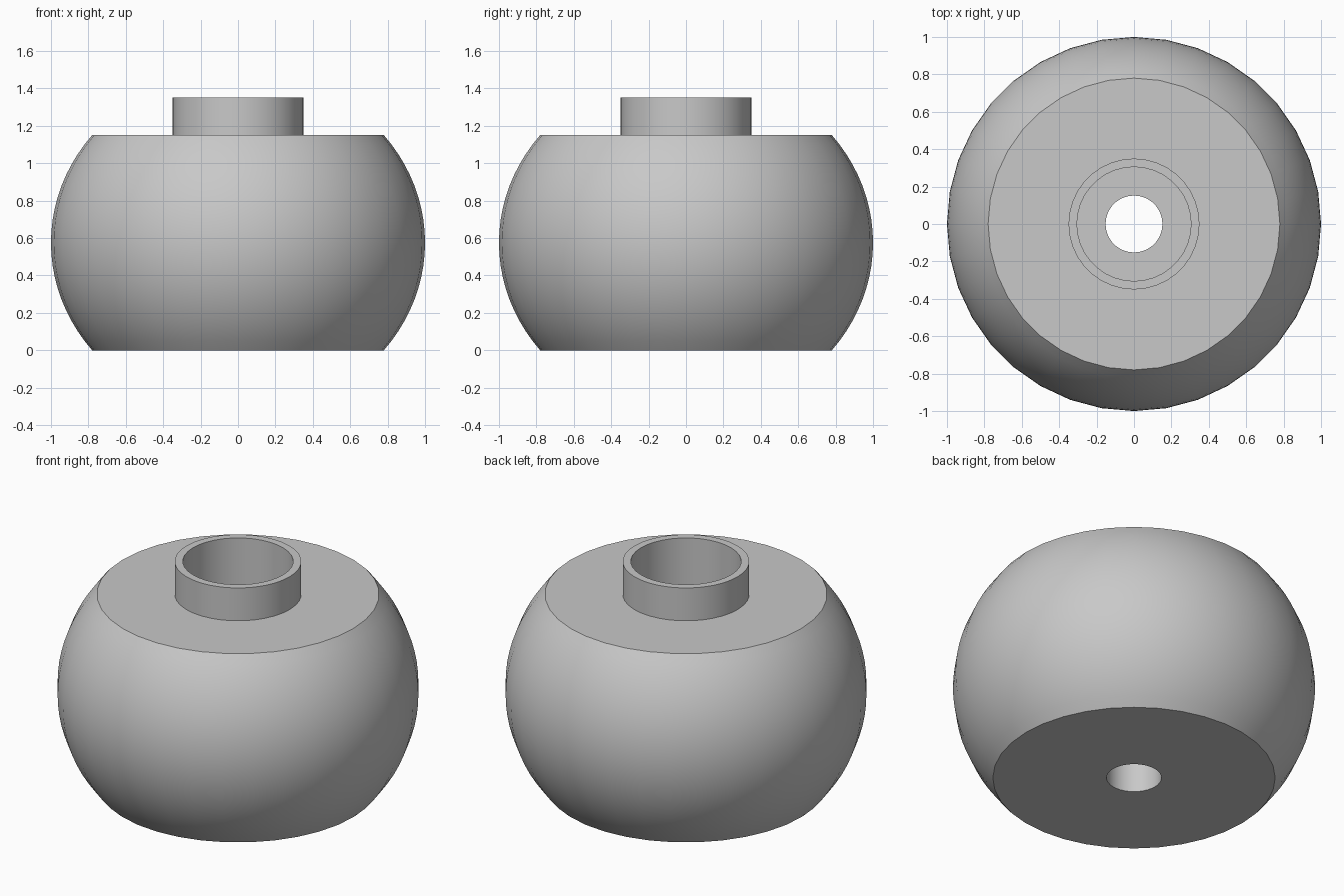
import bpy
import bmesh
import math

cube = bpy.data.objects.get("Cube")
if cube:
    bpy.data.objects.remove(cube, do_unlink=True)

SIDES = 36
HEIGHT, TOP = 1.15, 1.35          # body top and collar top
MID = HEIGHT / 2
CAP_R, COLLAR_R, BORE_R, HOLE_R = 0.78, 0.35, 0.305, 0.152
FLOOR = MID                       # depth of the wide bore

grey = bpy.data.materials.new("light_grey")
grey.use_nodes = True
colour = (0.58, 0.58, 0.58, 1)
grey.diffuse_color = colour
grey.node_tree.nodes["Principled BSDF"].inputs["Base Color"].default_value = colour


def lathe(name, profile):
    """Spin a closed (radius, z) profile around the z axis."""
    bm = bmesh.new()
    verts = [bm.verts.new((r, 0, z)) for r, z in profile]
    edges = [bm.edges.new((a, b)) for a, b in zip(verts, verts[1:] + verts[:1])]
    bmesh.ops.spin(bm, geom=verts + edges, cent=(0, 0, 0), axis=(0, 0, 1),
                   angle=math.tau, steps=SIDES, use_duplicate=False)
    bmesh.ops.remove_doubles(bm, verts=bm.verts, dist=0.0001)
    bmesh.ops.recalc_face_normals(bm, faces=bm.faces)
    mesh = bpy.data.meshes.new(name)
    bm.to_mesh(mesh)
    bm.free()
    mesh.materials.append(grey)
    obj = bpy.data.objects.new(name, mesh)
    bpy.context.collection.objects.link(obj)
    bpy.ops.object.select_all(action='DESELECT')
    bpy.context.view_layer.objects.active = obj
    obj.select_set(True)
    bpy.ops.object.shade_smooth_by_angle(angle=math.radians(30))
    return obj


# Body: flattened ball cut flat at both ends, with a stepped bore
limit = math.acos(CAP_R)
squash = MID / math.sin(limit)
steps = 20
angles = [limit * (2 * i / steps - 1) for i in range(steps + 1)]
ball = [(math.cos(a), MID + squash * math.sin(a)) for a in angles]
bore = [(BORE_R, HEIGHT), (BORE_R, FLOOR), (HOLE_R, FLOOR), (HOLE_R, 0)]
lathe("round_body", ball + bore)

# Collar: short tube standing on the flat top
lathe("top_collar", [(COLLAR_R, HEIGHT), (COLLAR_R, TOP),
                     (BORE_R, TOP), (BORE_R, HEIGHT)])
